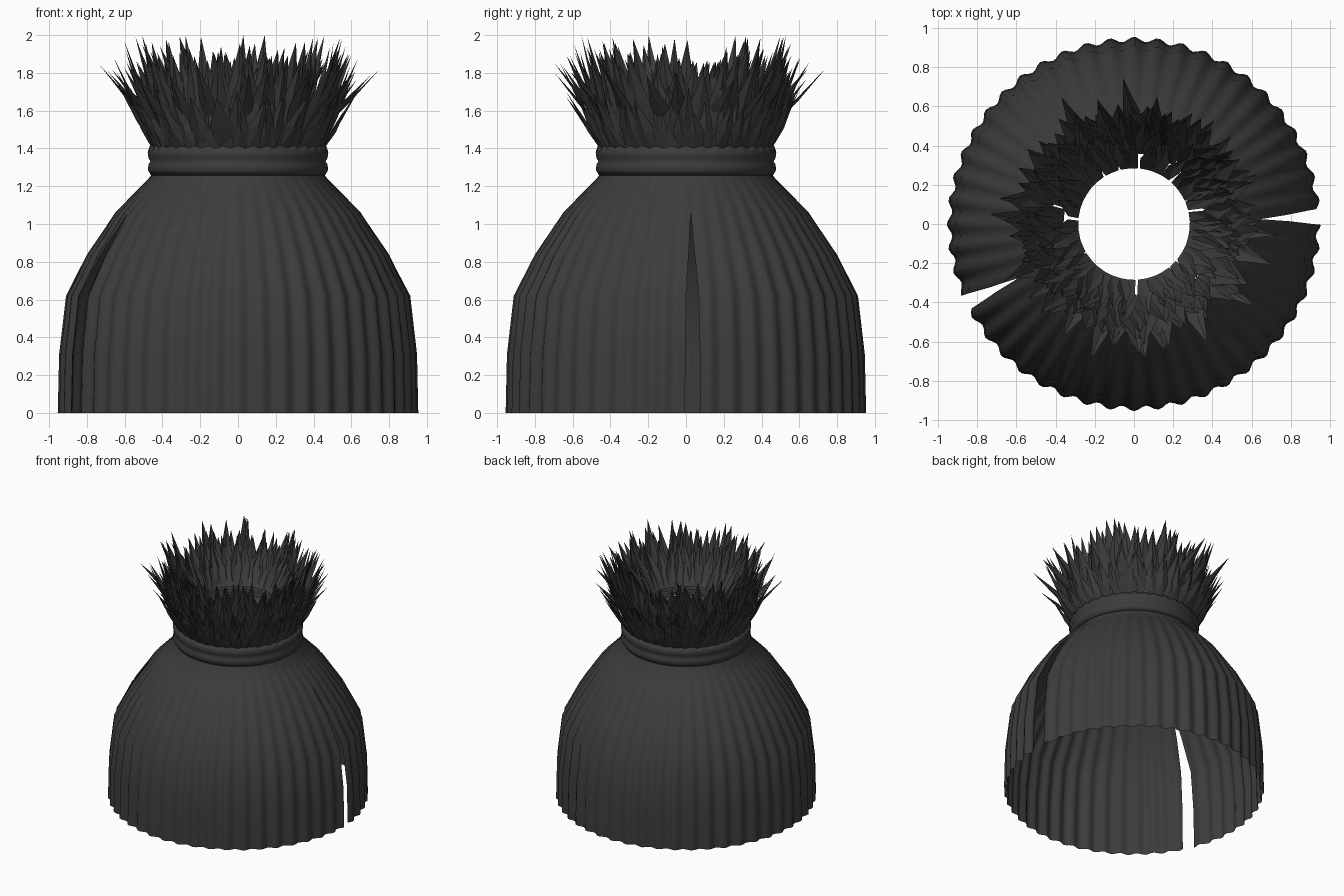
import bpy, math, random
from math import sin, cos, radians, pi

random.seed(7)
cube = bpy.data.objects.get("Cube")
if cube:
    bpy.data.objects.remove(cube, do_unlink=True)

charcoal = bpy.data.materials.new("charcoal cloth")
charcoal.use_nodes = True
colour = (0.045, 0.045, 0.045, 1)
charcoal.diffuse_color = colour
shader = charcoal.node_tree.nodes["Principled BSDF"]
shader.inputs["Base Color"].default_value = colour
shader.inputs["Roughness"].default_value = 0.9


def make(name, verts, faces, smooth):
    mesh = bpy.data.meshes.new(name)
    mesh.from_pydata(verts, [], faces)
    mesh.materials.append(charcoal)
    mesh.polygons.foreach_set("use_smooth", [smooth] * len(faces))
    mesh.update()
    obj = bpy.data.objects.new(name, mesh)
    bpy.context.collection.objects.link(obj)
    return obj


def polar(r, a, z):
    return (r * cos(a), r * sin(a), z)


def grid_faces(rows, cols, wrap=False):
    n = cols if wrap else cols - 1
    return [(j * cols + i, j * cols + (i + 1) % cols,
             (j + 1) * cols + (i + 1) % cols, (j + 1) * cols + i)
            for j in range(rows - 1) for i in range(n)]


# Fluted cape: (radius, height, flute depth, half angle of the arm slit)
CAPE = [(0.942, 0, 0.013, 2.5), (0.935, 0.31, 0.013, 2.4),
        (0.9, 0.62, 0.012, 2.2), (0.79, 0.84, 0.009, 1.2),
        (0.645, 1.06, 0.005, 0), (0.56, 1.15, 0.003, 0), (0.455, 1.26, 0, 0),
        (0.445, 1.33, 0, 0)]
FLUTES = 48


def cape_panel(name, start, end):
    cols = int((end - start) / 360 * FLUTES * 6)
    verts = []
    for r, z, depth, gap in CAPE:
        for i in range(cols):
            a = radians(start + gap + (end - start - 2 * gap) * i / (cols - 1))
            verts.append(polar(r + depth * cos(FLUTES * a), a, z))
    return make(name, verts, grid_faces(len(CAPE), cols), True)


SLIT_LEFT, SLIT_RIGHT = 2.2, 205
cape_panel("cape_back", SLIT_LEFT, SLIT_RIGHT)
cape_panel("cape_front", SLIT_RIGHT, SLIT_LEFT + 360)

# Double rolled neck band with a gently scalloped rim
BAND = [(0.43, 1.27), (0.46, 1.257), (0.477, 1.285), (0.474, 1.315),
        (0.464, 1.332), (0.474, 1.35), (0.478, 1.38), (0.464, 1.408),
        (0.435, 1.41), (0.425, 1.34)]
band_cols = 144
band_verts = []
for r, z in BAND + BAND[:1]:
    for i in range(band_cols):
        a = 2 * pi * i / band_cols
        wave = 0.006 * cos(36 * a) if z > 1.39 else 0
        band_verts.append(polar(r + wave / 2, a, z + wave))
make("neck_band", band_verts, grid_faces(len(BAND) + 1, band_cols, True), True)


def feather_row(name, count, base, tip, width, jitter, twist=0.0):
    """Ring of creased, pointed feathers leaning from base to tip (radius, height)."""
    verts, faces = [], []
    for i in range(count):
        a = 2 * pi * (i + random.uniform(-0.3, 0.3)) / count
        sway = random.uniform(-twist, twist)
        r0, z0 = base
        r1 = tip[0] + random.uniform(-jitter, jitter)
        z1 = min(tip[1] + random.uniform(-jitter, jitter), 2.0)
        w = width * random.uniform(0.85, 1.15)
        n = len(verts)
        # base, left and right shoulders, raised midrib, tip
        for t, side in ((0, -0.3), (0, 0.3), (0.45, -0.5), (0.45, 0.5),
                        (0.45, 0), (1, 0)):
            r = r0 + (r1 - r0) * t ** 1.1
            z = z0 + (z1 - z0) * t
            if t == 0.45 and side == 0:
                r += 0.018
            verts.append(polar(r, a + side * w / r + sway * t, z))
        faces += [(n, n + 1, n + 4), (n, n + 4, n + 2), (n + 1, n + 3, n + 4),
                  (n + 2, n + 4, n + 5), (n + 4, n + 3, n + 5)]
    return make(name, verts, faces, False)


# Feather collar, from the short outer row to the inner bowl
feather_row("collar_outer_short", 44, (0.45, 1.39), (0.56, 1.63), 0.10, 0.035, 0.08)
feather_row("collar_outer_mid", 44, (0.44, 1.39), (0.60, 1.71), 0.11, 0.05, 0.08)
feather_row("collar_outer_long", 44, (0.44, 1.42), (0.61, 1.86), 0.12, 0.06, 0.08)
feather_row("collar_crown", 44, (0.42, 1.45), (0.57, 1.92), 0.12, 0.07, 0.1)
feather_row("collar_inner", 42, (0.36, 1.5), (0.52, 1.9), 0.10, 0.05, 0.1)
feather_row("collar_inner_low", 40, (0.285, 1.56), (0.45, 1.84), 0.08, 0.04, 0.12)
feather_row("collar_spikes", 20, (0.45, 1.5), (0.71, 1.80), 0.09, 0.06, 0.1)

# One tall feather fixing the full height
feather_row("collar_peaks", 9, (0.43, 1.5), (0.56, 2.0), 0.09, 0.02, 0.05)
